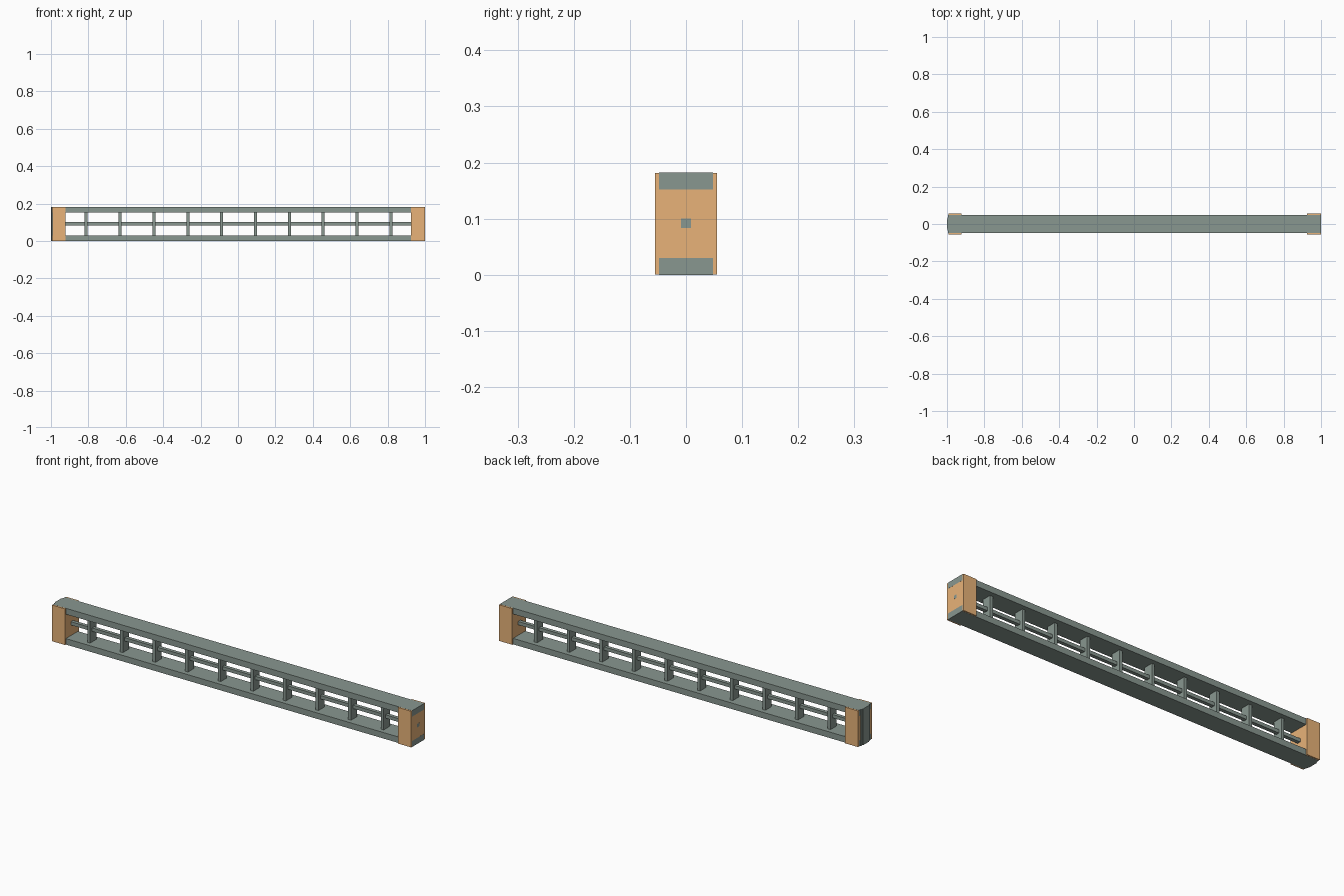
import bpy

if "Cube" in bpy.data.objects:
    bpy.data.objects.remove(bpy.data.objects["Cube"])


def material(name, r, g, b):
    m = bpy.data.materials.new(name)
    m.diffuse_color = (r, g, b, 1)
    m.use_nodes = True
    m.node_tree.nodes["Principled BSDF"].inputs["Base Color"].default_value = m.diffuse_color
    return m


wood = material("wood", 0.81, 0.45, 0.19)
steel = material("steel", 0.25, 0.31, 0.28)


def box(name, x, y, z, mat=steel):
    """Box from (min, max) extents on each axis."""
    bpy.ops.mesh.primitive_cube_add(size=1)
    o = bpy.context.object
    o.name = name
    o.location = [(a + b) / 2 for a, b in (x, y, z)]
    o.scale = [b - a for a, b in (x, y, z)]
    bpy.ops.object.transform_apply(location=False, rotation=False, scale=True)
    o.data.materials.append(mat)
    return o


H = 0.182      # overall height
PLATE = 0.03   # chord thickness
E = 0.0004     # keeps chord faces just proud of the blocks

# Wooden end blocks
box("left_end_block", (-0.993, -0.922), (-0.055, 0.055), (E, H - E), wood)
box("right_end_block", (0.926, 1 - E), (-0.055, 0.055), (E, H - E), wood)

# Top and bottom chords running the full length
box("bottom_chord", (-0.993 - E, 1), (-0.048, 0.048), (0, PLATE))
box("top_chord", (-0.993 - E, 1), (-0.048, 0.048), (H - PLATE, H))

# Centre rail
box("centre_rail", (-0.993, 1), (-0.009, 0.009), (0.083, 0.1))

# Upright struts
for i in range(10):
    x = (i - 4.5) * 0.181 + 0.003
    box(f"strut_{i + 1}", (x - 0.008, x + 0.008), (-0.024, 0.024),
        (PLATE, H - PLATE))

# Stepped tongue on the left end
box("tongue_base", (-0.997, -0.99), (-0.036, 0.036), (0, H))
box("tongue_tip", (-1.0, -0.996), (-0.024, 0.024), (0, H))
